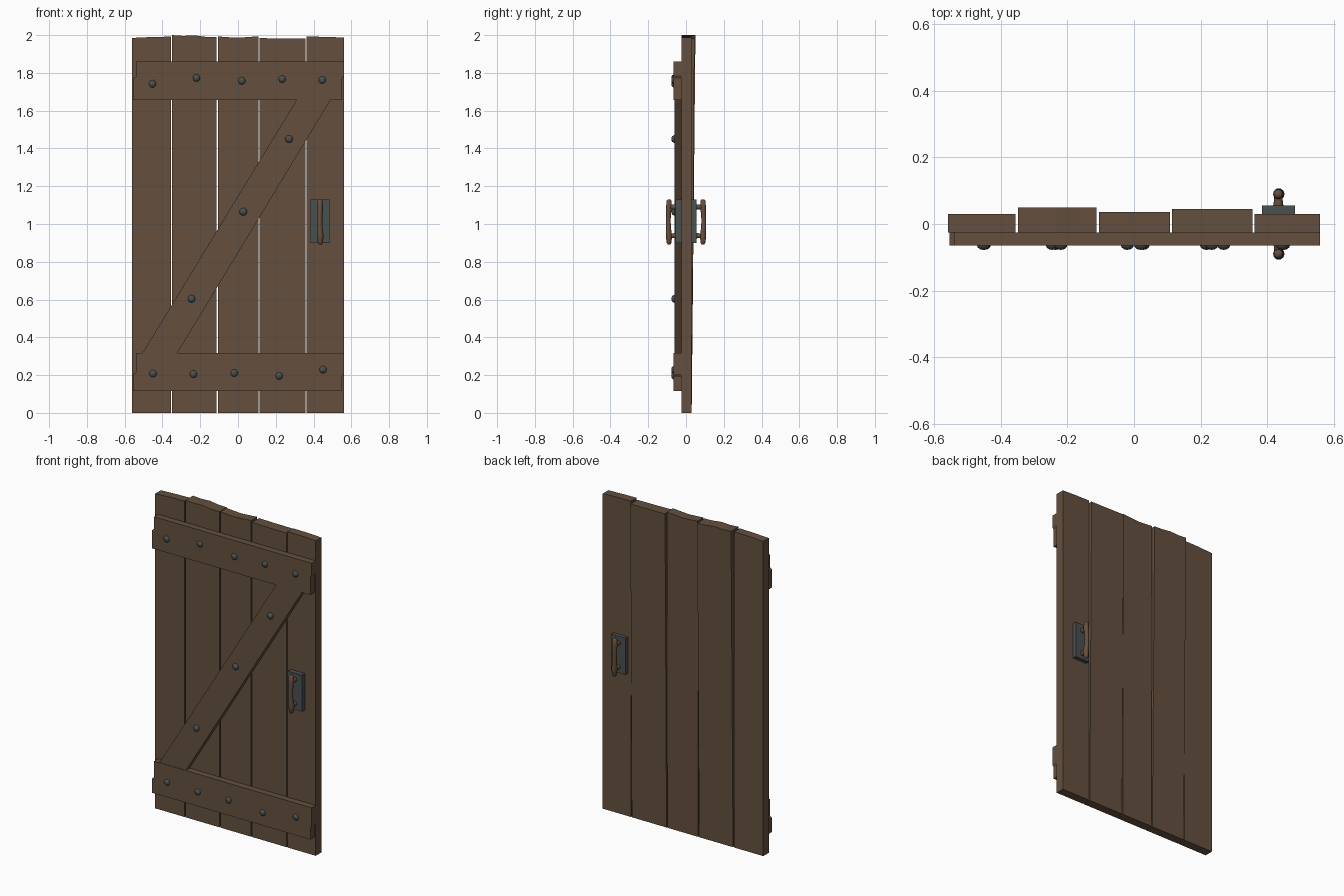
import bpy, bmesh, math
from mathutils import Vector, Matrix

if "Cube" in bpy.data.objects:
    bpy.data.objects.remove(bpy.data.objects["Cube"])


def material(name, rgb):
    m = bpy.data.materials.new(name)
    m.diffuse_color = (*rgb, 1.0)
    m.use_nodes = True
    m.node_tree.nodes["Principled BSDF"].inputs["Base Color"].default_value = m.diffuse_color
    return m


WOOD = material("dark wood", (0.128, 0.079, 0.048))
GRIP = material("warm wood", (0.14, 0.077, 0.046))
IRON = material("dull iron", (0.068, 0.080, 0.079))


def finish(bm, name, mat, smooth=False):
    bmesh.ops.recalc_face_normals(bm, faces=bm.faces[:])
    me = bpy.data.meshes.new(name)
    bm.to_mesh(me)
    bm.free()
    me.materials.append(mat)
    for p in me.polygons:
        p.use_smooth = smooth
    ob = bpy.data.objects.new(name, me)
    bpy.context.collection.objects.link(ob)
    return ob


def slab(name, outline, y0, y1, mat, lean=0.0):
    """Extrude an x-z outline in y; lean thickens the back towards the top."""
    bm = bmesh.new()
    front = [bm.verts.new((x, y0, z)) for x, z in outline]
    back = [bm.verts.new((x, y1 + lean * z / 2, z)) for x, z in outline]
    bm.faces.new(front)
    bm.faces.new(back[::-1])
    n = len(outline)
    for i in range(n):
        j = (i + 1) % n
        bm.faces.new((front[i], back[i], back[j], front[j]))
    return finish(bm, name, mat)


# Planks: left, right, back thickening at top, ragged top heights left to right
planks = [
    (-0.56, -0.356, 0.0, (1.985, 1.99, 1.992)),
    (-0.349, -0.113, 0.02, (2.0, 1.996, 1.999, 1.991, 1.989)),
    (-0.106, 0.109, 0.006, (1.993, 1.989, 1.986, 1.99, 1.994)),
    (0.115, 0.357, 0.015, (1.984, 1.982, 1.981)),
    (0.363, 0.56, 0.0, (1.992, 1.991, 1.987)),
]
for i, (a, b, lean, tops) in enumerate(planks):
    n = len(tops) - 1
    top = [(a + (b - a) * k / n, z) for k, z in enumerate(tops)]
    slab(f"plank_{i + 1}", [(a, 0), (b, 0)] + top[::-1], -0.025, 0.03, WOOD, lean)

# Cross rails with chipped ends
for name, z0, z1, zl, zr in (("bottom_rail", 0.115, 0.318, 0.205, 0.2),
                             ("top_rail", 1.657, 1.86, 1.77, 1.78)):
    slab(name, [(-0.555, z0), (0.55, z0), (0.55, zr - 0.01), (0.56, zr + 0.005),
                (0.56, z1), (-0.54, z1), (-0.54, zl + 0.01), (-0.555, zl)],
         -0.065, -0.025, WOOD)

# Diagonal brace
slab("diagonal_brace", [(-0.505, 0.318), (-0.32, 0.318), (0.49, 1.657), (0.31, 1.657)],
     -0.062, -0.025, WOOD)

# Round nail heads
nails = [(-0.453, 1.742), (-0.22, 1.773), (0.02, 1.758), (0.234, 1.767), (0.446, 1.762),
         (-0.45, 0.208), (-0.236, 0.205), (-0.02, 0.211), (0.218, 0.196), (0.45, 0.229),
         (0.27, 1.45), (0.028, 1.065), (-0.246, 0.604)]
bm = bmesh.new()
for x, z in nails:
    bmesh.ops.create_uvsphere(
        bm, u_segments=12, v_segments=8, radius=0.02,
        matrix=Matrix.Translation((x, -0.062, z)) @ Matrix.Diagonal((1, 0.8, 1, 1)))
finish(bm, "nail_heads", IRON, True)

# Latch plate running through the door
slab("handle_plate", [(0.385, 0.9), (0.484, 0.9), (0.484, 1.13), (0.385, 1.13)],
     -0.055, 0.055, IRON)


def tube(bm, stations, axis_x, axis_y, sides=10):
    """Loft circles given as (centre, radius)."""
    rings = []
    for c, r in stations:
        rings.append([bm.verts.new(Vector(c) + r * (math.cos(t) * axis_x + math.sin(t) * axis_y))
                      for t in (2 * math.pi * k / sides for k in range(sides))])
    for p, q in zip(rings, rings[1:]):
        for k in range(sides):
            j = (k + 1) % sides
            bm.faces.new((p[k], p[j], q[j], q[k]))
    bm.faces.new(rings[0][::-1])
    bm.faces.new(rings[-1])


# Pull grips on both sides, each held by two flared posts
X, Y, Z = Vector((1, 0, 0)), Vector((0, 1, 0)), Vector((0, 0, 1))
for side, name in ((-1, "front_grip"), (1, "back_grip")):
    bm = bmesh.new()
    tube(bm, [((0.434 + dx, side * y, z), r) for dx, y, z, r in (
        (0.002, 0.089, 0.891, 0.007), (0.002, 0.09, 0.901, 0.014), (0.002, 0.09, 0.94, 0.017),
        (0, 0.093, 0.98, 0.014), (-0.001, 0.094, 1.02, 0.013), (0, 0.092, 1.06, 0.014),
        (0, 0.09, 1.09, 0.016), (0, 0.09, 1.122, 0.014), (0, 0.089, 1.131, 0.007))], X, Y)
    for z in (0.938, 1.09):
        tube(bm, [((0.434, side * y, z), r) for y, r in
                  ((0.05, 0.017), (0.062, 0.014), (0.075, 0.013), (0.088, 0.014))], X, Z)
    finish(bm, name, GRIP, True)
